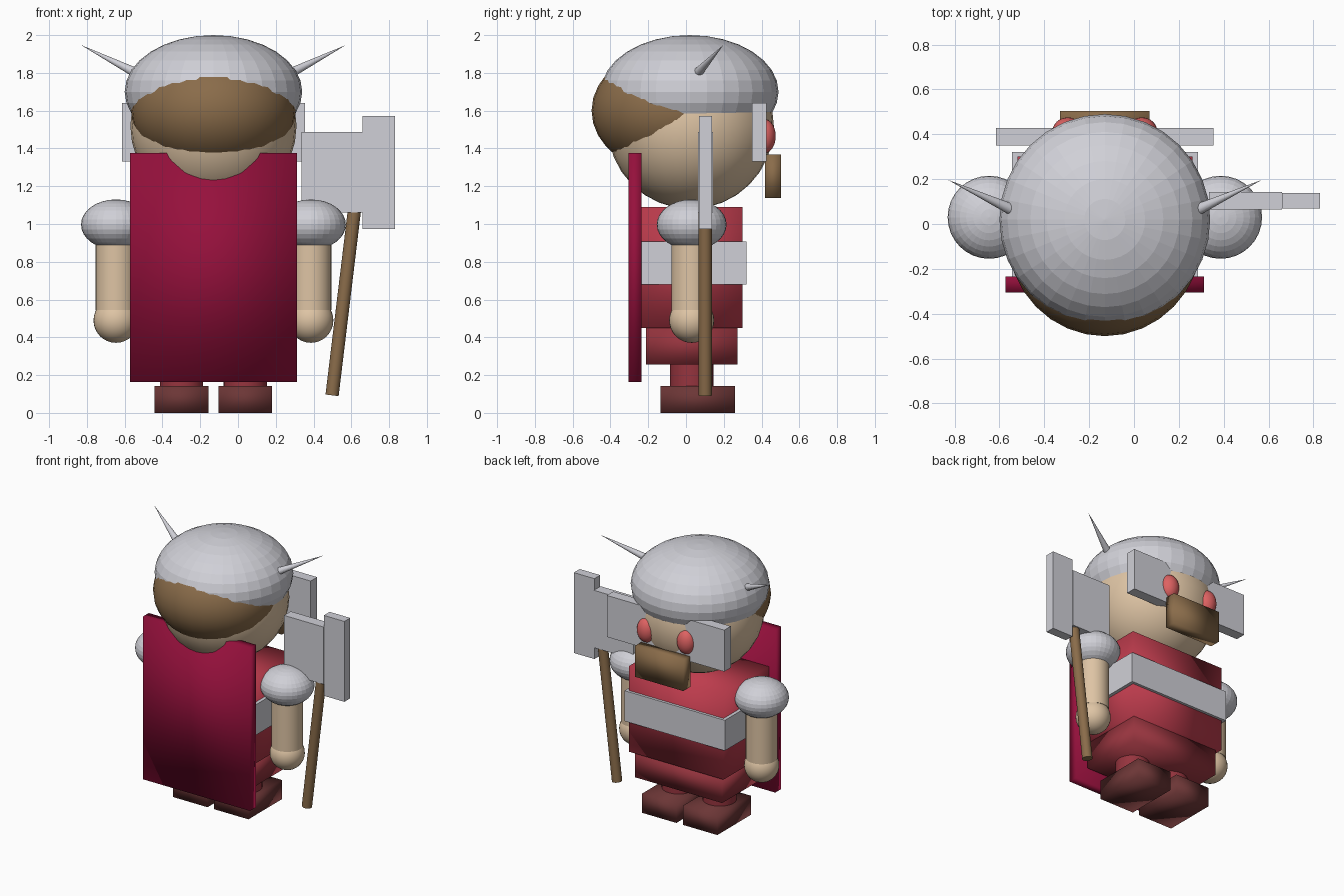
import bpy
from mathutils import Vector

if "Cube" in bpy.data.objects:
    bpy.data.objects.remove(bpy.data.objects["Cube"])

CX, CY = -0.13, 0.03   # body axis


def material(name, r, g, b):
    lin = [((c / 255 + 0.055) / 1.055) ** 2.4 for c in (r, g, b)]
    m = bpy.data.materials.new(name)
    m.diffuse_color = (*lin, 1)
    m.use_nodes = True
    m.node_tree.nodes["Principled BSDF"].inputs["Base Color"].default_value = m.diffuse_color
    return m


STEEL = material("steel", 208, 208, 215)
SKIN = material("skin", 222, 196, 164)
BROWN = material("brown", 138, 108, 74)
TUNIC = material("tunic_red", 190, 60, 77)
SKIRT = material("dark_red", 150, 52, 62)
BOOT = material("boot_brown", 108, 54, 54)
CAPE = material("crimson", 150, 16, 60)
EYE = material("eye_red", 222, 98, 98)


def finish(name, mat):
    """Steel is faceted, everything else is smooth."""
    ob = bpy.context.object
    ob.name = name
    ob.data.materials.append(mat)
    for p in ob.data.polygons:
        p.use_smooth = mat is not STEEL
    return ob


def box(name, mat, x, y, z):
    """Box from (min, max) ranges."""
    c = [(a + b) / 2 for a, b in (x, y, z)]
    bpy.ops.mesh.primitive_cube_add(size=1, location=c)
    ob = finish(name, mat)
    size = [b - a for a, b in (x, y, z)]
    for v in ob.data.vertices:
        v.co = [v.co[i] * size[i] for i in range(3)]
    return ob


def ball(name, mat, loc, radii):
    bpy.ops.mesh.primitive_uv_sphere_add(segments=32, ring_count=16, radius=1, location=loc)
    ob = finish(name, mat)
    for v in ob.data.vertices:
        v.co = [v.co[i] * radii[i] for i in range(3)]
    return ob


def rod(name, mat, a, b, r1, r2=None):
    """Cylinder or cone between two points."""
    a, b = Vector(a), Vector(b)
    r2 = r1 if r2 is None else r2
    bpy.ops.mesh.primitive_cone_add(vertices=32, radius1=r1, radius2=r2,
                                    depth=(b - a).length, location=(a + b) / 2)
    ob = finish(name, mat)
    ob.rotation_euler = (b - a).to_track_quat('Z', 'Y').to_euler()
    if mat is not STEEL:
        bpy.ops.object.shade_smooth_by_angle()
    return ob


def around(cx, half):
    return (cx - half, cx + half)


# Head, hair and helmet
ball("head", SKIN, (CX, 0.025, 1.52), (0.44, 0.44, 0.44))
ball("hair", BROWN, (CX, -0.05, 1.60), (0.436, 0.45, 0.34))
ball("helmet", STEEL, (CX, 0.02, 1.70), (0.47, 0.47, 0.30))
box("face_guard", STEEL, around(CX, 0.485), (0.35, 0.427), (1.33, 1.64))
box("beard", BROWN, around(CX, 0.20), (0.418, 0.503), (1.138, 1.368))

# Torso, belt, skirt and cape
box("torso", TUNIC, around(CX, 0.39), around(CY, 0.27), (0.45, 1.09))
box("belt", STEEL, around(CX, 0.415), around(CY, 0.29), (0.68, 0.907))
box("skirt", SKIRT, around(CX, 0.36), around(CY, 0.243), (0.257, 0.45))
box("cape", CAPE, around(CX, 0.443), (-0.305, -0.235), (0.163, 1.377))

# Paired parts
for side, s in (("left", -1), ("right", 1)):
    ax, lx = CX + s * 0.516, CX + s * 0.169
    ball(side + "_eye", EYE, (CX + s * 0.165, 0.415, 1.465), (0.068, 0.06, 0.09))
    rod(side + "_horn", STEEL, (CX + s * 0.41, 0.062, 1.80),
        (CX + s * 0.70, 0.197, 1.947), 0.026, 0)
    ball(side + "_shoulder_guard", STEEL, (ax, CY, 0.997), (0.185, 0.185, 0.133))
    rod(side + "_arm", SKIN, (ax, CY, 0.545), (ax, CY, 1.0), 0.108)
    ball(side + "_hand", SKIN, (ax, CY, 0.49), (0.119, 0.119, 0.119))
    rod(side + "_leg", SKIRT, (lx, CY, 0.12), (lx, CY, 0.30), 0.115)
    box(side + "_boot", BOOT, around(lx, 0.142), (-0.135, 0.26), (0, 0.143))

# Axe
rod("axe_handle", BROWN, (0.498, 0.102, 0.093), (0.622, 0.102, 1.12), 0.035)
box("axe_neck", STEEL, (0.335, 0.66), (0.064, 0.143), (1.06, 1.488))
box("axe_blade", STEEL, (0.66, 0.83), (0.069, 0.138), (0.973, 1.573))
